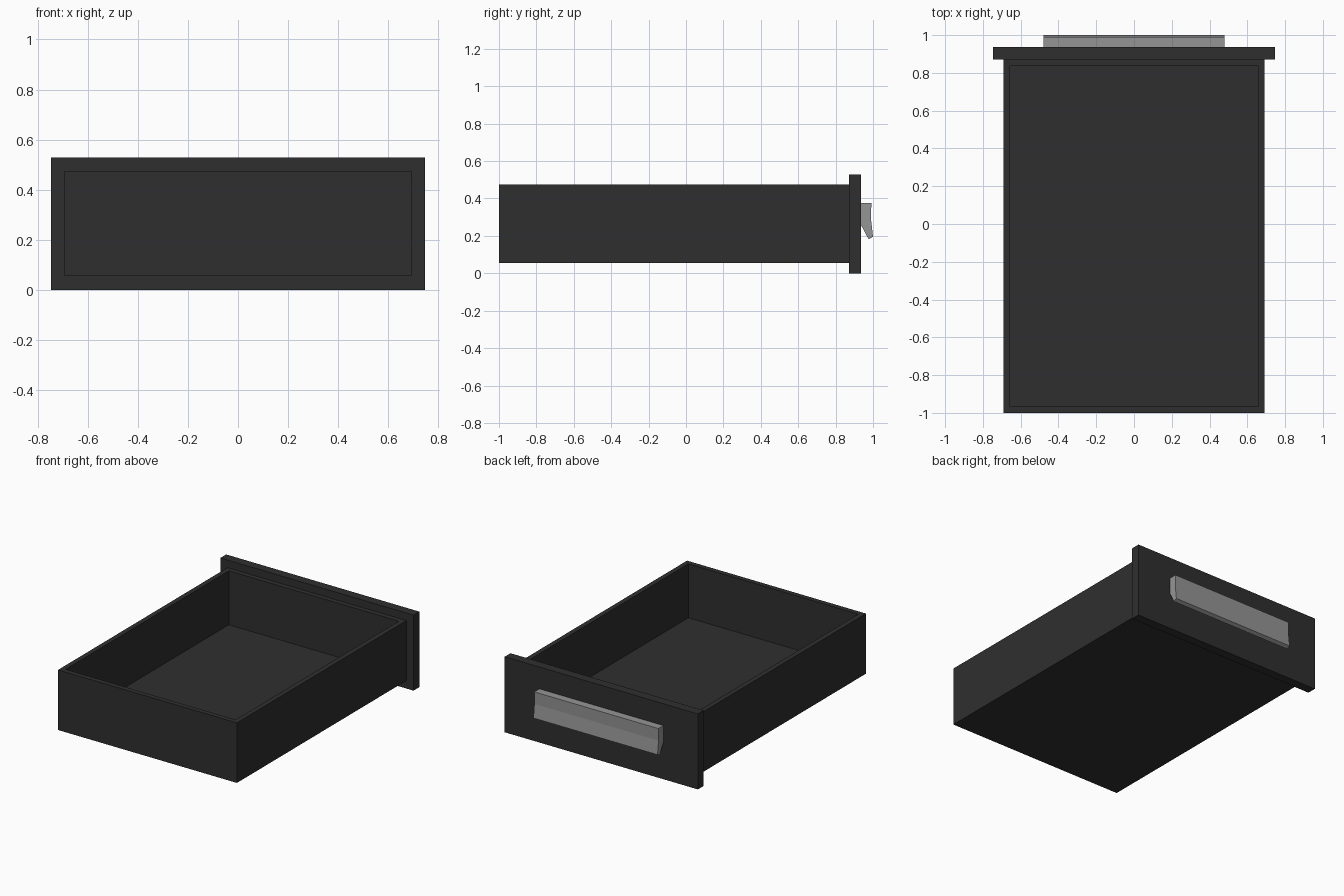
import bpy, bmesh

if "Cube" in bpy.data.objects:
    bpy.data.objects.remove(bpy.data.objects["Cube"])


def material(name, v):
    m = bpy.data.materials.new(name)
    m.diffuse_color = (v, v, v, 1)
    m.use_nodes = True
    m.node_tree.nodes["Principled BSDF"].inputs["Base Color"].default_value = m.diffuse_color
    return m


charcoal = material("charcoal", 0.028)
grey = material("metal_grey", 0.30)


def finish(name, bm, mat):
    bmesh.ops.recalc_face_normals(bm, faces=bm.faces)
    me = bpy.data.meshes.new(name)
    bm.to_mesh(me)
    bm.free()
    me.materials.append(mat)
    ob = bpy.data.objects.new(name, me)
    bpy.context.collection.objects.link(ob)
    return ob


def block(lo, hi):
    bm = bmesh.new()
    bmesh.ops.create_cube(bm, size=1)
    for v in bm.verts:
        v.co = [(a + b) / 2 + c * (b - a) for a, b, c in zip(lo, hi, v.co)]
    return bm


# Drawer tray: block with inset top face pushed down to the floor
bm = block((-0.692, -1.0, 0.055), (0.692, 0.872, 0.475))
bm.normal_update()
top = max(bm.faces, key=lambda f: f.calc_center_median().z)
bmesh.ops.inset_region(bm, faces=[top], thickness=0.049)
rim = list(top.edges)
ext = bmesh.ops.extrude_face_region(bm, geom=[top])
for v in [g for g in ext["geom"] if isinstance(g, bmesh.types.BMVert)]:
    v.co.z = 0.098
if top.is_valid:
    bmesh.ops.delete(bm, geom=[top], context="FACES_ONLY")
finish("drawer_tray", bm, charcoal)

# Front panel
finish("front_panel", block((-0.747, 0.872, 0.0), (0.747, 0.936, 0.528)), charcoal)

# Handle: undercut grip profile (y, z) extruded along x
profile = [(0.936, 0.375), (0.991, 0.375), (0.989, 0.29),
           (1.0, 0.195), (0.976, 0.182), (0.936, 0.258)]
bm = bmesh.new()
face = bm.faces.new([bm.verts.new((-0.48, y, z)) for y, z in profile])
ext = bmesh.ops.extrude_face_region(bm, geom=[face])
for v in [g for g in ext["geom"] if isinstance(g, bmesh.types.BMVert)]:
    v.co.x = 0.48
finish("handle", bm, grey)
